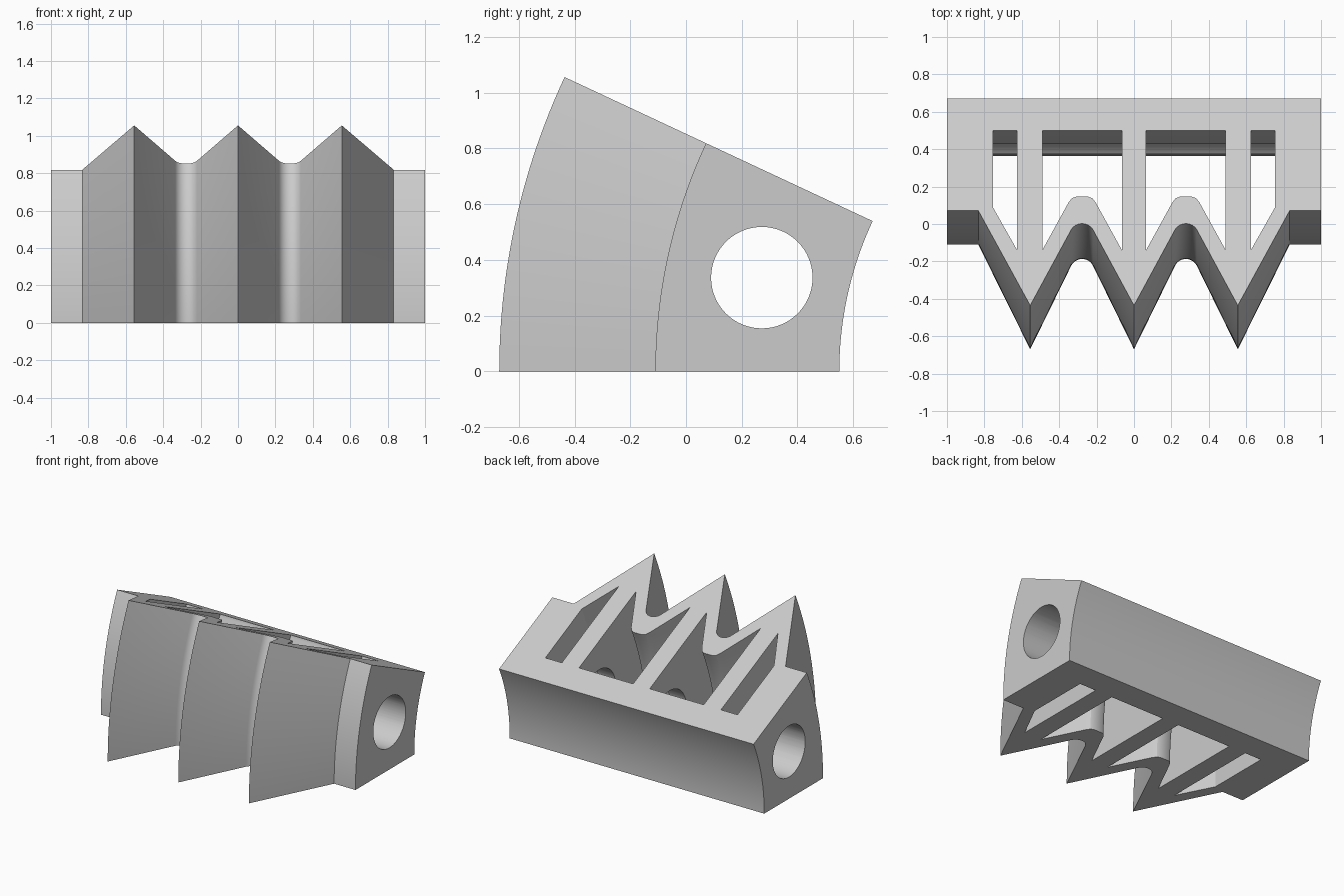
import bpy, bmesh, math
from mathutils import Matrix

cube = bpy.data.objects.get("Cube")
if cube:
    bpy.data.objects.remove(cube, do_unlink=True)

AXIS_Y = 1.823            # sweep axis runs along x at this y, z = 0
SWEEP = math.radians(25.05)
R_BACK, R_BODY, R_TIP, R_VALLEY = 1.273, 1.933, 2.493, 2.01
PITCH = 0.555
STEPS = 32

grey = bpy.data.materials.new("light grey")
grey.use_nodes = True
colour = (0.6, 0.6, 0.6, 1)
grey.diffuse_color = colour
grey.node_tree.nodes["Principled BSDF"].inputs["Base Color"].default_value = colour


def finish(bm, name):
    bmesh.ops.recalc_face_normals(bm, faces=bm.faces)
    mesh = bpy.data.meshes.new(name)
    bm.to_mesh(mesh)
    bm.free()
    mesh.materials.append(grey)
    obj = bpy.data.objects.new(name, mesh)
    bpy.context.collection.objects.link(obj)
    return obj


def sweep(name, profile, start, end, steps):
    """Sweep an (x, radius) outline about the axis between two angles."""
    bm = bmesh.new()
    rings = []
    for i in range(steps + 1):
        a = start + (end - start) * i / steps
        rings.append([bm.verts.new((x, AXIS_Y - r * math.cos(a), r * math.sin(a)))
                      for x, r in profile])
    n = len(profile)
    for low, high in zip(rings, rings[1:]):
        for j in range(n):
            k = (j + 1) % n
            bm.faces.new((low[j], low[k], high[k], high[j]))
    bm.faces.new(rings[0])
    bm.faces.new(rings[-1])
    return finish(bm, name)


def valley(cx):
    """Rounded root between two teeth, tangent to both flanks."""
    half = math.atan2(PITCH / 2, R_TIP - R_BODY)
    rad = 0.065
    span = math.pi / 2 - half
    return [(cx + rad * math.sin(t), R_VALLEY + rad - rad * math.cos(t))
            for t in (span * (i / 6 - 1) for i in range(13))]


# Toothed body outline
outline = [(-1, R_BACK), (-1, R_BODY), (-1.5 * PITCH, R_BODY), (-PITCH, R_TIP)]
outline += valley(-PITCH / 2) + [(0, R_TIP)] + valley(PITCH / 2)
outline += [(PITCH, R_TIP), (1.5 * PITCH, R_BODY), (1, R_BODY), (1, R_BACK)]
body = sweep("toothed_segment", outline, 0, SWEEP, STEPS)

# Through pockets between the ribs
R_POCKET, R_DEEP = 1.46, 2.166
end_pocket = [(0.625, R_POCKET), (0.755, R_POCKET), (0.755, 1.912), (0.625, R_DEEP)]
mid_pocket = [(0.065, R_POCKET), (0.49, R_POCKET), (0.49, R_DEEP), (0.35, 1.885),
              (0.332, 1.86), (0.31, 1.851), (0.245, 1.851), (0.223, 1.86),
              (0.205, 1.885), (0.065, R_DEEP)]
step = SWEEP / STEPS
cutters = []
for side in (-1, 1):
    for shape in (end_pocket, mid_pocket):
        cutters.append(sweep("pocket_cutter", [(side * x, r) for x, r in shape],
                             -step, SWEEP + step, STEPS + 2))

# Round bore running the full width
bm = bmesh.new()
bmesh.ops.create_cone(bm, cap_ends=True, segments=64, radius1=0.182, radius2=0.182,
                      depth=2.4, matrix=Matrix.Translation((0, 0.272, 0.336))
                      @ Matrix.Rotation(math.pi / 2, 4, 'Y'))
cutters.append(finish(bm, "bore_cutter"))

# Cut, then discard the cutters
bpy.context.view_layer.objects.active = body
body.select_set(True)
for cutter in cutters:
    cutter.hide_render = True
    mod = body.modifiers.new("cut", 'BOOLEAN')
    mod.operation = 'DIFFERENCE'
    mod.solver = 'EXACT'
    mod.object = cutter
    bpy.ops.object.modifier_apply(modifier=mod.name)
    bpy.data.objects.remove(cutter, do_unlink=True)

bpy.ops.object.shade_smooth_by_angle(angle=math.radians(25))
